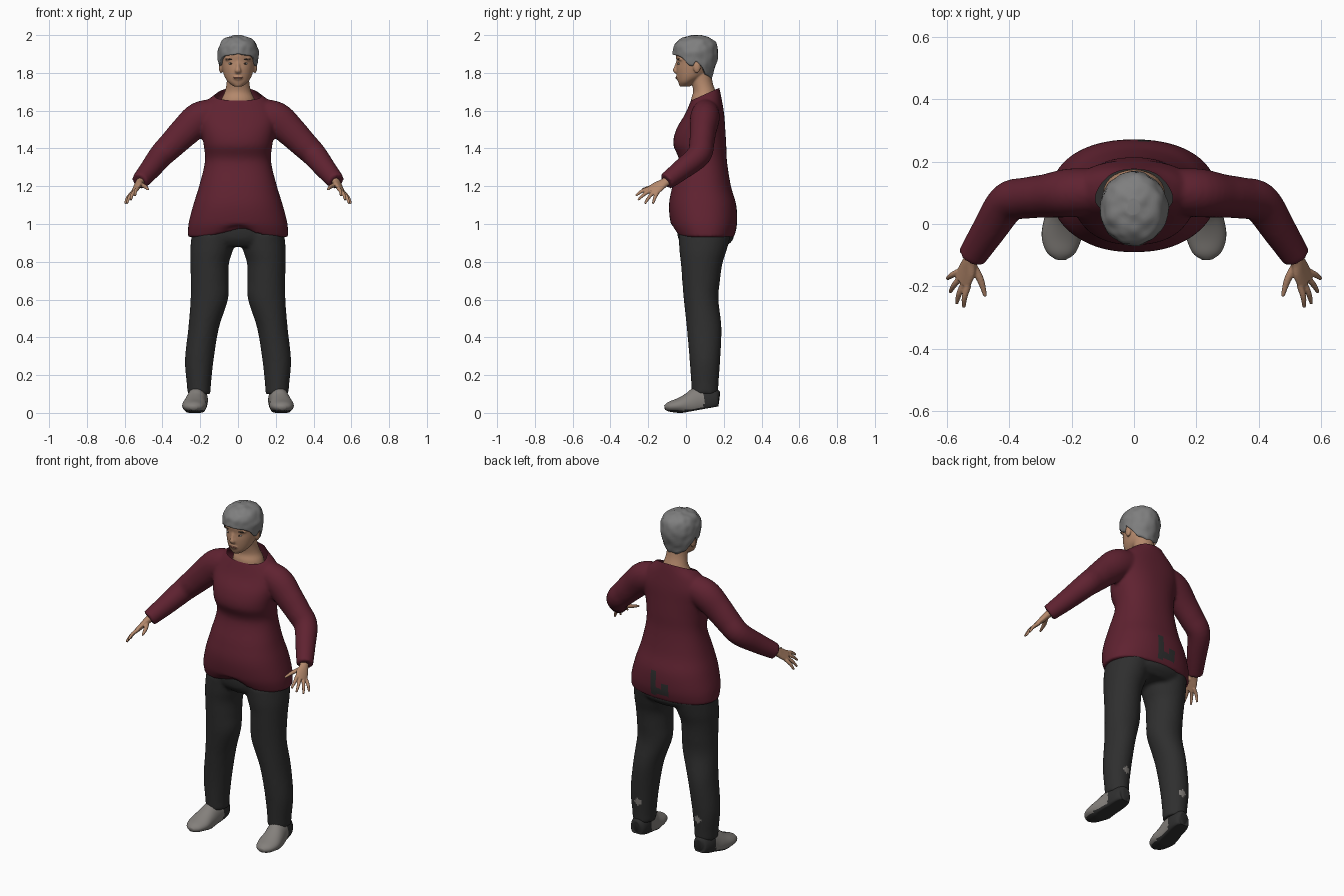
import bpy, bmesh, math
from mathutils import Vector, noise

if "Cube" in bpy.data.objects:
    bpy.data.objects.remove(bpy.data.objects["Cube"])


def material(name, r, g, b):
    m = bpy.data.materials.new(name)
    m.use_nodes = True
    m.diffuse_color = (r, g, b, 1)
    bsdf = m.node_tree.nodes["Principled BSDF"]
    bsdf.inputs["Base Color"].default_value = (r, g, b, 1)
    bsdf.inputs["Roughness"].default_value = 0.9
    return m


MAROON = material("maroon knit", 0.115, 0.016, 0.03)
BLACK = material("black trousers", 0.028, 0.028, 0.028)
SKIN = material("skin", 0.46, 0.25, 0.15)
HAIR = material("grey hair", 0.21, 0.21, 0.21)
SHOE = material("grey shoe", 0.23, 0.215, 0.2)
BROW = material("dark brow", 0.06, 0.04, 0.03)
EYE = material("eye white", 0.5, 0.47, 0.43)
LIP = material("lips", 0.27, 0.11, 0.08)


def spline(rows, t):
    """Smooth interpolation through rows of numbers; t counts rows."""
    i = min(int(t), len(rows) - 2)
    f = t - i
    p0, p1, p2, p3 = (rows[max(0, min(len(rows) - 1, i + k))] for k in (-1, 0, 1, 2))
    return [b + f * (c - a) / 2 + f * f * (a - 2.5 * b + 2 * c - d / 2)
            + f ** 3 * (1.5 * (b - c) + (d - a) / 2)
            for a, b, c, d in zip(p0, p1, p2, p3)]


def tube(bm, rows, side=None, mirror=1, n=28, steps=5, power=1.0):
    """Closed loft through rows (x, y, z, width radius, depth radius)."""
    count = (len(rows) - 1) * steps + 1
    samples = [spline(rows, k / steps) for k in range(count)]
    rings = []
    for k, s in enumerate(samples):
        c = Vector(s[:3])
        u, v = Vector((1, 0, 0)), Vector((0, 1, 0))
        if side:
            t = Vector(samples[min(k + 1, count - 1)][:3]) - Vector(samples[max(k - 1, 0)][:3])
            t.normalize()
            u = Vector(side)
            u = (u - t * u.dot(t)).normalized()
            v = t.cross(u)
        ring = []
        for j in range(n):
            a = 2 * math.pi * j / n
            ca, sa = (math.copysign(abs(w) ** power, w) for w in (math.cos(a), math.sin(a)))
            p = c + u * s[3] * ca + v * s[4] * sa
            ring.append(bm.verts.new((p.x * mirror, p.y, p.z)))
        rings.append(ring)
    for r0, r1 in zip(rings, rings[1:]):
        for j in range(n):
            bm.faces.new((r0[j], r0[(j + 1) % n], r1[(j + 1) % n], r1[j]))
    bm.faces.new(rings[0])
    bm.faces.new(rings[-1])


def level(rows, x=0):
    """Rows (z, y, rx, ry) for a centred body part."""
    return [(x, y, z, rx, ry) for z, y, rx, ry in rows]


def blob(bm, centre, size, tilt=0):
    made = bmesh.ops.create_uvsphere(bm, u_segments=16, v_segments=10, radius=1)["verts"]
    for v in made:
        x, y, z = (a * b for a, b in zip(v.co, size))
        z += x * tilt
        v.co = Vector(centre) + Vector((x, y, z))


def finish(bm, name, mats, voxel=0, smooth=0):
    """Make the object, fusing overlapping volumes when a voxel size is given."""
    bmesh.ops.recalc_face_normals(bm, faces=bm.faces)
    mesh = bpy.data.meshes.new(name)
    bm.to_mesh(mesh)
    bm.free()
    ob = bpy.data.objects.new(name, mesh)
    bpy.context.collection.objects.link(ob)
    if voxel:
        r = ob.modifiers.new("Fuse", "REMESH")
        r.mode, r.voxel_size = "VOXEL", voxel
        s = ob.modifiers.new("Relax", "SMOOTH")
        s.factor, s.iterations = 0.5, smooth
        graph = bpy.context.evaluated_depsgraph_get()
        ob.data = bpy.data.meshes.new_from_object(ob.evaluated_get(graph))
        ob.modifiers.clear()
    ob.data.name = name
    ob.data.materials.clear()
    for m in mats:
        ob.data.materials.append(m)
    for p in ob.data.polygons:
        p.use_smooth = True
        p.material_index = 0
    return ob


# Sweater: torso and sleeves fused, neckline cut on a slant
bm = bmesh.new()
tube(bm, level([(.93, .102, .265, .153), (1, .095, .262, .175), (1.1, .088, .237, .178),
                (1.2, .083, .206, .155), (1.33, .09, .175, .127), (1.42, .073, .182, .14),
                (1.5, .078, .195, .13), (1.58, .098, .205, .104), (1.65, .108, .165, .083),
                (1.705, .115, .1, .065), (1.74, .115, .08, .055)]), n=64, power=.88)
for v in bm.verts:
    if v.co.z < 1.0 and v.co.y < .1:
        v.co.z += .055 * math.exp(-(v.co.x / .09) ** 2) * (1 - v.co.z) / .07
for s in (1, -1):
    tube(bm, [(.1, .105, 1.59, .075, .07), (.2, .1, 1.56, .088, .078), (.28, .09, 1.49, .081, .07),
              (.345, .083, 1.425, .073, .066), (.405, .068, 1.365, .066, .064),
              (.465, -.02, 1.29, .056, .055), (.52, -.105, 1.225, .046, .046)],
         (.6, 0, .8), s)
sweater = finish(bm, "sweater", [MAROON, BLACK], .009, 5)
bm = bmesh.new()
bm.from_mesh(sweater.data)
bmesh.ops.bisect_plane(bm, geom=bm.verts[:] + bm.edges[:] + bm.faces[:], plane_co=(0, .03, 1.655),
                       plane_no=(0, -.45, 1), clear_outer=True)
bm.to_mesh(sweater.data)
bm.free()
for p in sweater.data.polygons:  # dark patch low on the back
    x, y, z = p.center
    bar = abs(x - .03) < .02 and .955 < z < 1.1
    foot = abs(x + .015) < .05 and .965 < z < 1.005 or abs(x + .045) < .02 and .965 < z < 1.04
    p.material_index = int(y > .18 and (bar or foot))

# Trousers: hips and two legs fused
bm = bmesh.new()
tube(bm, level([(1.05, .09, .2, .13), (.98, .1, .235, .148), (.92, .105, .236, .145),
                (.88, .1, .2, .11)]), n=48)
for s in (1, -1):
    tube(bm, [(.125, .1, .95, .12, .14), (.14, .09, .86, .113, .125), (.15, .083, .79, .102, .11),
              (.15, .08, .7, .1, .1), (.152, .08, .6, .099, .092), (.182, .096, .45, .081, .092),
              (.205, .1, .28, .076, .081), (.207, .1, .15, .064, .072),
              (.206, .1, .1, .062, .07)], None, s)
trousers = finish(bm, "trousers", [BLACK, SHOE], .01, 4)
for p in trousers.data.polygons:  # worn spots behind the calves
    x, y, z = p.center
    p.material_index = int(y > .13 and math.hypot(abs(x) - .2, z - .23) < .021)

# Shoes: flat soles, dark heel and sole
for s, label in ((1, "left"), (-1, "right")):
    bm = bmesh.new()
    tube(bm, [(.235, -.113, .028, .018, .012), (.234, -.09, .032, .047, .026),
              (.232, -.04, .038, .064, .04), (.226, .02, .045, .06, .065),
              (.218, .07, .06, .055, .078), (.212, .125, .068, .053, .075),
              (.208, .165, .075, .042, .055), (.208, .176, .075, .02, .03)], (1, 0, 0), s)
    sole = lambda y: max(0, y + .02) * .18
    for v in bm.verts:
        v.co.z = max(v.co.z, sole(v.co.y))
    shoe = finish(bm, label + "_shoe", [SHOE, BLACK])
    for p in shoe.data.polygons:
        x, y, z = p.center
        p.material_index = int(y > .095 or z < sole(y) + .014)

# Hands: palm and five fingers fused
for s, label in ((1, "left"), (-1, "right")):
    bm = bmesh.new()
    across = Vector((.05, .095, -.04)).normalized()
    tube(bm, [(.5, -.075, 1.245, .027, .024), (.522, -.115, 1.218, .026, .02),
              (.535, -.15, 1.196, .036, .016), (.55, -.185, 1.172, .036, .012)], across, s, 20)
    tips = [(-.028, (.545, -.266, 1.15)), (-.009, (.568, -.254, 1.127)),
            (.01, (.589, -.218, 1.108)), (.027, (.598, -.175, 1.108))]
    for k, tip in tips:
        a = Vector((.543, -.172, 1.179)) + across * k
        b = Vector(tip)
        m = a.lerp(b, .55) + Vector((.004, 0, .006))
        tube(bm, [(*a, .011, .011), (*m, .0095, .0095), (*b, .006, .006)], (1, .2, .1), s, 10, 4)
    tube(bm, [(.518, -.13, 1.21, .013, .013), (.492, -.178, 1.198, .012, .011),
              (.476, -.232, 1.183, .006, .006)], (1, 0, .2), s, 10, 4)
    finish(bm, label + "_hand", [SKIN], .0035, 2)

# Head, neck, nose and ears fused
bm = bmesh.new()
tube(bm, level([(1.728, -.005, .022, .028), (1.75, .003, .051, .044), (1.78, .025, .071, .073),
                (1.82, .04, .083, .092), (1.86, .05, .09, .1), (1.9, .05, .093, .104),
                (1.95, .05, .08, .09), (1.98, .05, .045, .05)]), n=40)
tube(bm, level([(1.6, .1, .1, .075), (1.66, .1, .088, .073), (1.7, .098, .07, .06),
                (1.75, .085, .06, .056), (1.82, .07, .06, .06)]))
tube(bm, [(0, -.042, 1.862, .009, .01), (0, -.05, 1.835, .01, .012), (0, -.056, 1.812, .016, .014),
          (0, -.05, 1.797, .012, .008)])
for s in (1, -1):
    blob(bm, (s * .09, .058, 1.832), (.012, .02, .033))
    blob(bm, (s * .038, -.026, 1.872), (.032, .018, .009))
blob(bm, (0, -.044, 1.775), (.026, .01, .013))
finish(bm, "head", [SKIN], .005, 3)

# Facial details
brows, eyes, pupils, lips = (bmesh.new() for _ in range(4))
for s in (1, -1):
    blob(brows, (s * .042, -.039, 1.872), (.025, .007, .004), s * .12)
    blob(eyes, (s * .037, -.037, 1.849), (.014, .006, .0055))
    blob(pupils, (s * .037, -.04, 1.849), (.006, .005, .005))
blob(lips, (0, -.05, 1.775), (.025, .006, .005))
for part, name, mat in ((brows, "eyebrows", BROW), (eyes, "eyes", EYE),
                        (pupils, "pupils", BROW), (lips, "mouth", LIP)):
    finish(part, name, [mat])

# Hair: columns run from the hairline up to the crown
PROFILE = [(1.75, .085, .06, .04), (1.79, .07, .082, .072), (1.83, .055, .1, .098),
           (1.87, .05, .107, .115), (1.91, .05, .108, .119), (1.95, .05, .098, .112),
           (1.98, .053, .074, .085), (2.0, .055, .02, .025)]
HAIRLINE = [(0, 1.9), (40, 1.89), (58, 1.875), (68, 1.84), (80, 1.835), (92, 1.865),
            (108, 1.83), (125, 1.785), (180, 1.765)]


def ramp(table, x):
    for a, b in zip(table, table[1:]):
        if x <= b[0]:
            f = (x - a[0]) / (b[0] - a[0])
            return [p + (q - p) * f for p, q in zip(a, b)]
    return table[-1]


FINE = [spline(PROFILE, k / 8) for k in range(8 * len(PROFILE) - 7)]
bm = bmesh.new()
n, levels, grid = 72, 24, []
for j in range(n):
    a = 2 * math.pi * j / n
    low = ramp(HAIRLINE, min(math.degrees(a), 360 - math.degrees(a)))[1]
    column = []
    for k in range(levels):
        z, cy, rx, ry = ramp(FINE, low + (2.0 - low) * math.sin(k / (levels - 1) * math.pi / 2))
        p = Vector((rx * math.sin(a), cy - ry * math.cos(a), z))
        p += (p - Vector((0, .05, 1.88))) * .05 * noise.noise(p * 28)
        column.append(bm.verts.new((p.x, p.y, min(p.z, 2.0))))
    grid.append(column)
for j in range(n):
    c0, c1 = grid[j], grid[(j + 1) % n]
    for k in range(levels - 1):
        bm.faces.new((c0[k], c1[k], c1[k + 1], c0[k + 1]))
bm.faces.new([c[-1] for c in grid])
hair = finish(bm, "hair", [HAIR])
shell = hair.modifiers.new("Thickness", "SOLIDIFY")
shell.thickness, shell.offset = .018, -1
